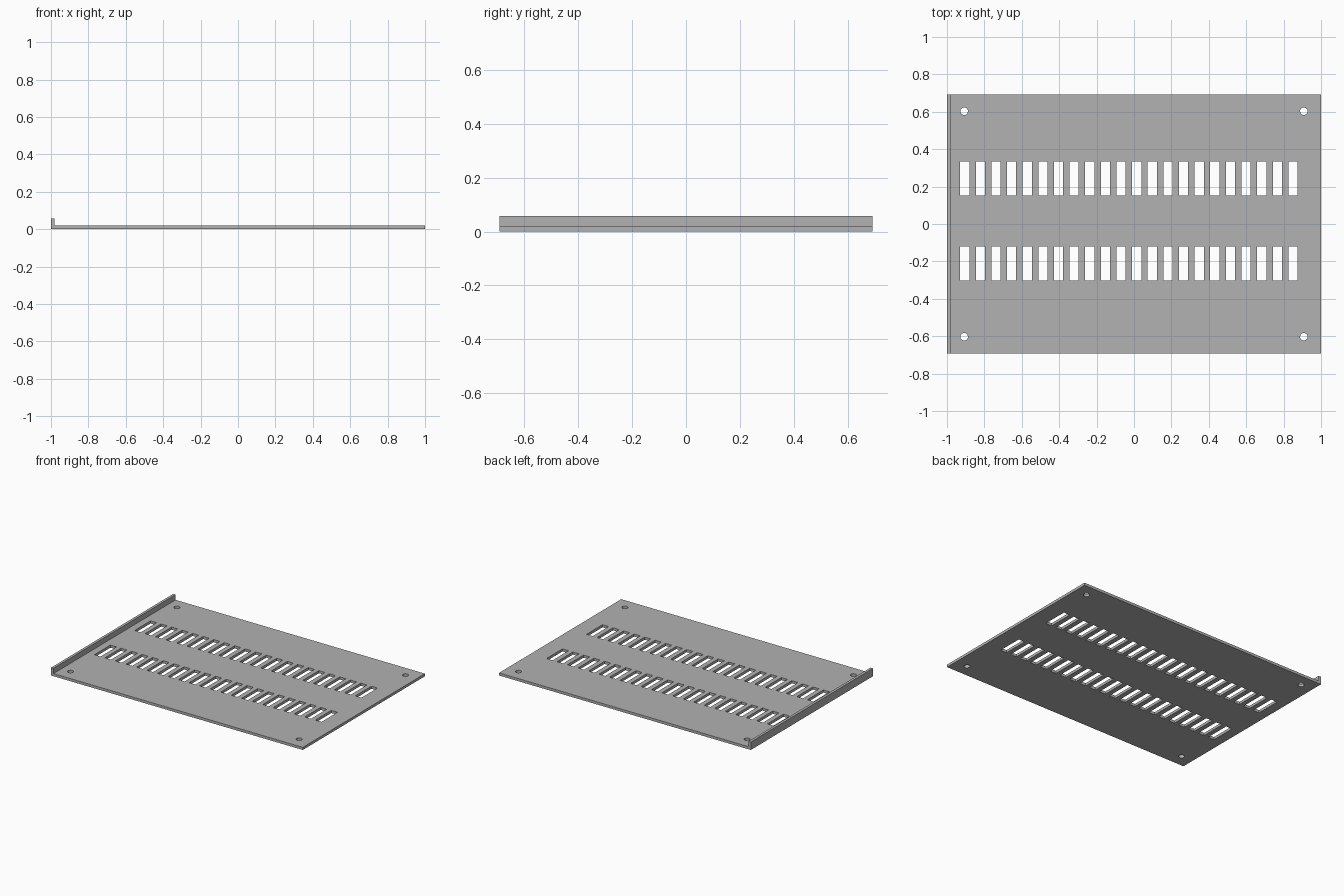
import bpy
import bmesh
from mathutils import Matrix, Vector

cube = bpy.data.objects.get("Cube")
if cube:
    bpy.data.objects.remove(cube, do_unlink=True)

HALF_X, HALF_Y = 1.0, 0.693
THICK, LIP_HEIGHT = 0.019, 0.057
SLOT_COUNT, SLOT_FIRST, SLOT_LAST = 22, -0.905, 0.85
SLOT_SIZE = (0.049, 0.182)
SLOT_ROWS = (0.244, -0.211)
HOLE_X, HOLE_Y, HOLE_RADIUS = 0.908, 0.603, 0.02

metal = bpy.data.materials.new("grey_metal")
metal.use_nodes = True
grey = (0.445, 0.445, 0.445, 1)
metal.diffuse_color = grey
metal.node_tree.nodes["Principled BSDF"].inputs["Base Color"].default_value = grey


def make_object(name, bm):
    bmesh.ops.recalc_face_normals(bm, faces=bm.faces)
    mesh = bpy.data.meshes.new(name)
    bm.to_mesh(mesh)
    bm.free()
    mesh.materials.append(metal)
    obj = bpy.data.objects.new(name, mesh)
    bpy.context.collection.objects.link(obj)
    return obj


# Sheet with one folded lip: an L profile extruded from front to back
profile = [(-HALF_X, 0), (HALF_X, 0), (HALF_X, THICK), (-HALF_X + THICK, THICK),
           (-HALF_X + THICK, LIP_HEIGHT), (-HALF_X, LIP_HEIGHT)]
bm = bmesh.new()
face = bm.faces.new([bm.verts.new((x, -HALF_Y, z)) for x, z in profile])
extruded = bmesh.ops.extrude_face_region(bm, geom=[face], use_keep_orig=True)
moved = [v for v in extruded["geom"] if isinstance(v, bmesh.types.BMVert)]
bmesh.ops.translate(bm, verts=moved, vec=Vector((0, 2 * HALF_Y, 0)))
panel = make_object("vented_panel", bm)

# Cutters for the two rows of vent slots and the four corner screw holes
bm = bmesh.new()
pitch = (SLOT_LAST - SLOT_FIRST) / (SLOT_COUNT - 1)
for y in SLOT_ROWS:
    for i in range(SLOT_COUNT):
        place = Matrix.Translation((SLOT_FIRST + i * pitch, y, 0))
        bmesh.ops.create_cube(bm, size=1, matrix=place @ Matrix.Diagonal((*SLOT_SIZE, 0.2, 1)))
for x in (-HOLE_X, HOLE_X):
    for y in (-HOLE_Y, HOLE_Y):
        bmesh.ops.create_cone(bm, cap_ends=True, segments=32, radius1=HOLE_RADIUS,
                              radius2=HOLE_RADIUS, depth=0.2,
                              matrix=Matrix.Translation((x, y, 0)))
cutter = make_object("opening_cutter", bm)
cutter.hide_render = True

# Cut the openings, then drop the helper
cut = panel.modifiers.new("openings", "BOOLEAN")
cut.operation = "DIFFERENCE"
cut.solver = "EXACT"
cut.object = cutter
bpy.context.view_layer.objects.active = panel
panel.select_set(True)
bpy.ops.object.modifier_apply(modifier=cut.name)
bpy.data.objects.remove(cutter, do_unlink=True)
bpy.ops.object.shade_smooth_by_angle()
